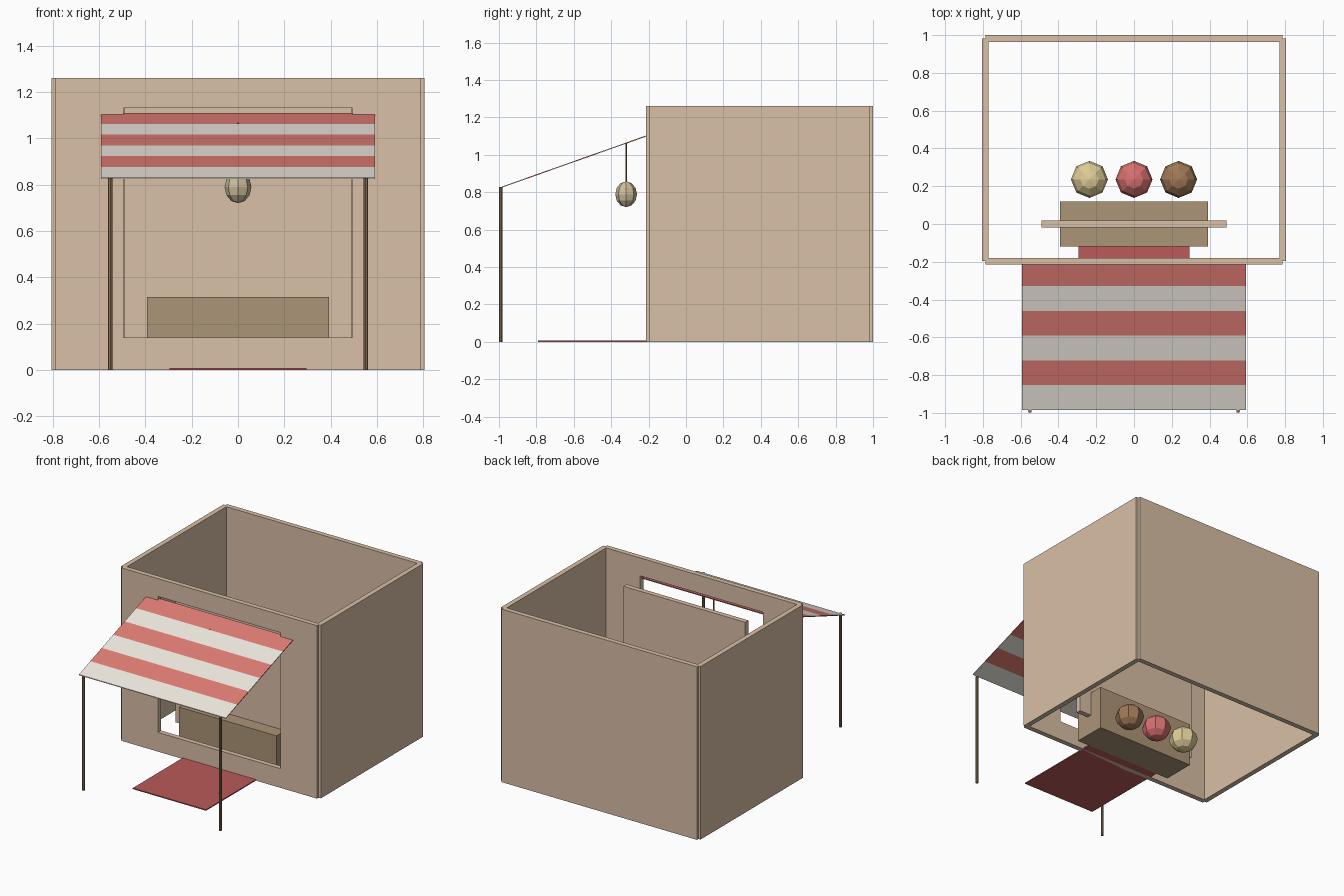
import bpy, bmesh, math
from mathutils import Vector

if "Cube" in bpy.data.objects:
    bpy.data.objects.remove(bpy.data.objects["Cube"])


def material(name, r, g, b):
    m = bpy.data.materials.new(name)
    lin = [(c / 255) ** 2.2 for c in (r, g, b)]
    m.diffuse_color = (*lin, 1)
    m.use_nodes = True
    m.node_tree.nodes["Principled BSDF"].inputs["Base Color"].default_value = m.diffuse_color
    return m


PLASTER = material("plaster", 216, 190, 165)
WOOD = material("counter_wood", 170, 147, 118)
POLE = material("pole_wood", 140, 115, 85)
RED = material("red_cloth", 222, 122, 115)
WHITE = material("white_cloth", 238, 232, 222)
RUG = material("rug_cloth", 185, 90, 90)
CREAM = material("lantern_cream", 205, 190, 155)
YELLOW = material("yellow_produce", 222, 205, 150)
PINK = material("red_produce", 215, 112, 112)
BROWN = material("brown_produce", 160, 120, 88)


def finish(name, bm, mat):
    bmesh.ops.recalc_face_normals(bm, faces=bm.faces)
    me = bpy.data.meshes.new(name)
    bm.to_mesh(me)
    bm.free()
    me.materials.append(mat)
    ob = bpy.data.objects.new(name, me)
    bpy.context.collection.objects.link(ob)
    return ob


def box(name, lo, hi, mat):
    lo, hi = Vector(lo), Vector(hi)
    bm = bmesh.new()
    bmesh.ops.create_cube(bm, size=1)
    bmesh.ops.scale(bm, vec=hi - lo, verts=bm.verts)
    bmesh.ops.translate(bm, vec=(lo + hi) / 2, verts=bm.verts)
    return finish(name, bm, mat)


def rod(name, x, y, z0, z1, r, mat, sides=8):
    bm = bmesh.new()
    bmesh.ops.create_cone(bm, cap_ends=True, segments=sides, radius1=r, radius2=r, depth=z1 - z0)
    bmesh.ops.translate(bm, vec=(x, y, (z0 + z1) / 2), verts=bm.verts)
    return finish(name, bm, mat)


def ball(name, pos, r, rz, mat):
    bm = bmesh.new()
    bmesh.ops.create_uvsphere(bm, u_segments=8, v_segments=6, radius=1)
    bmesh.ops.scale(bm, vec=(r, r, rz), verts=bm.verts)
    bmesh.ops.translate(bm, vec=pos, verts=bm.verts)
    return finish(name, bm, mat)


# Room walls: sides and back meet on their centre lines
WX, FY, BY, T, H = 0.787, -0.197, 0.982, 0.018, 1.26
for side, s in (("left", -1), ("right", 1)):
    box(side + "_wall", (s * WX - T, FY, 0), (s * WX + T, BY, H), PLASTER)
box("back_wall", (-WX, BY - T, 0), (WX, BY + T, H), PLASTER)

# Front wall: a rectangular frame around the serving window
OX, OZ0, OZ1 = 0.495, 0.14, 1.13
bm = bmesh.new()
outer = [bm.verts.new((x, FY - T, z)) for x, z in ((-WX, 0), (WX, 0), (WX, H), (-WX, H))]
inner = [bm.verts.new((x, FY - T, z)) for x, z in ((-OX, OZ0), (OX, OZ0), (OX, OZ1), (-OX, OZ1))]
for i in range(4):
    j = (i + 1) % 4
    bm.faces.new((outer[i], outer[j], inner[j], inner[i]))
geom = bmesh.ops.extrude_face_region(bm, geom=bm.faces[:], use_keep_orig=True)["geom"]
bmesh.ops.translate(bm, vec=(0, 2 * T, 0), verts=[g for g in geom if isinstance(g, bmesh.types.BMVert)])
finish("front_wall", bm, PLASTER)

# Panel standing behind the window, and the counter it passes through
box("window_panel", (-0.49, -0.018, OZ0), (0.49, 0.018, OZ1), PLASTER)
box("counter", (-0.393, -0.118, 0), (0.393, 0.118, 0.315), WOOD)

# Striped sloping awning
N, HALF = 6, 0.592
Y0, Z0, Y1, Z1 = FY, 1.106, -0.985, 0.827
for i in range(N):
    bm = bmesh.new()
    pts = []
    for t in (i / N, (i + 1) / N):
        pts.append((Y0 + (Y1 - Y0) * t, Z0 + (Z1 - Z0) * t))
    (ya, za), (yb, zb) = pts
    h = 0.003
    prof = [(ya, za - h), (yb, zb - h), (yb, zb + h), (ya, za + h)]
    f = bm.faces.new([bm.verts.new((-HALF, y, z)) for y, z in prof])
    geom = bmesh.ops.extrude_face_region(bm, geom=[f], use_keep_orig=True)["geom"]
    bmesh.ops.translate(bm, vec=(2 * HALF, 0, 0), verts=[g for g in geom if isinstance(g, bmesh.types.BMVert)])
    finish(f"awning_stripe_{i + 1}", bm, WHITE if i % 2 else RED)

# Awning posts
for side, s in (("left", -1), ("right", 1)):
    rod(side + "_awning_post", s * 0.551, -0.99, 0, 0.828, 0.0098, POLE)

# Entrance rug
box("rug", (-0.295, -0.79, 0), (0.295, 0, 0.008), RUG)

# Hanging lantern
rod("lantern_cord", 0, -0.32, 0.85, 1.066, 0.004, POLE, 6)
ball("lantern", (0, -0.32, 0.789), 0.058, 0.069, CREAM)

# Produce behind the counter
for name, x, mat in (("yellow_produce", -0.236, YELLOW), ("red_produce", 0, PINK), ("brown_produce", 0.236, BROWN)):
    ball(name, (x, 0.236, 0.087), 0.098, 0.086, mat)
